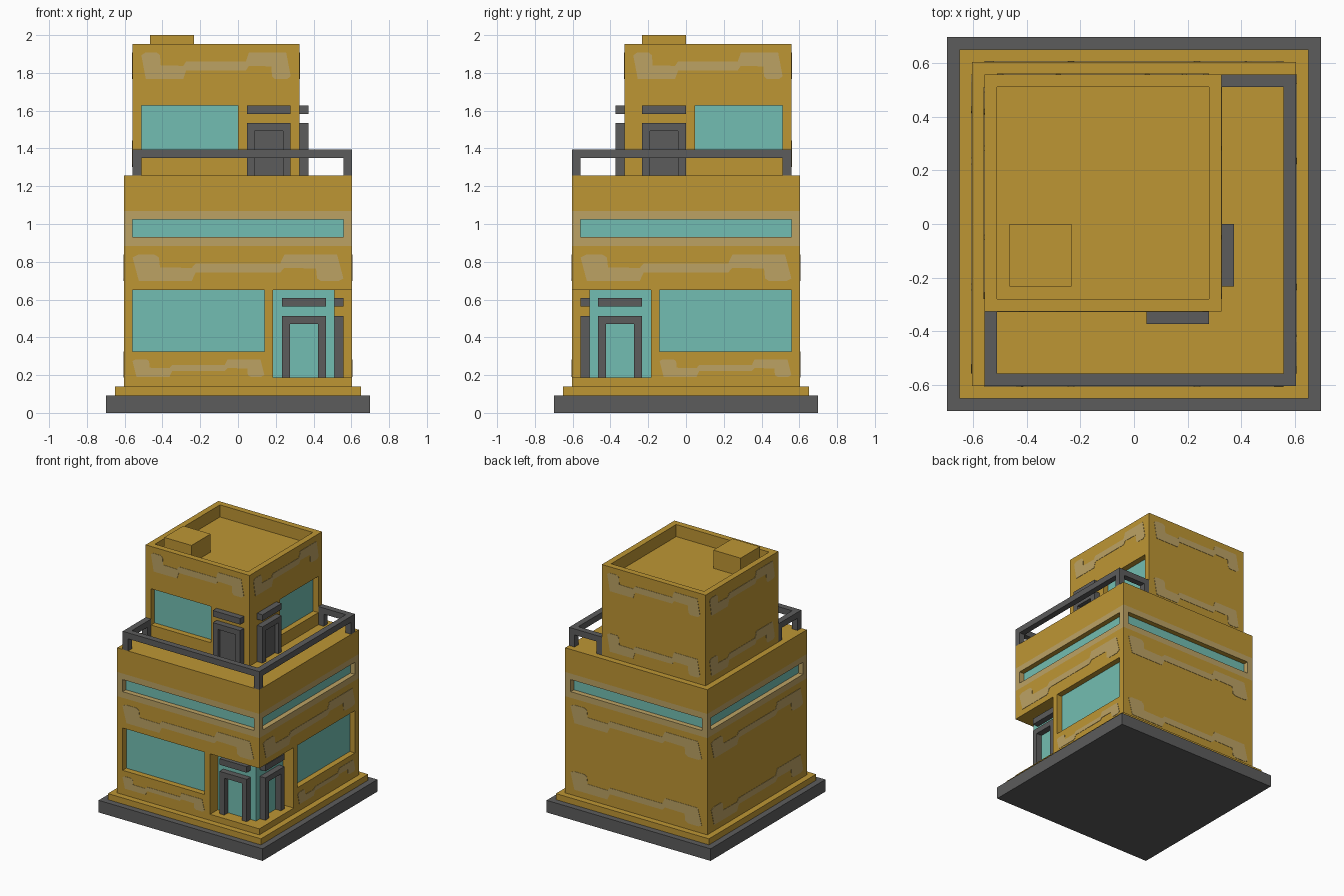
import bpy, bmesh
from mathutils import Vector

old = bpy.data.objects.get("Cube")
if old:
    bpy.data.objects.remove(old, do_unlink=True)

U = 2 / 43                              # building module
FRONT, RIGHT, BACK, LEFT = range(4)


def material(name, rgb):
    m = bpy.data.materials.new(name)
    m.use_nodes = True
    m.diffuse_color = (*rgb, 1)
    bsdf = m.node_tree.nodes["Principled BSDF"]
    bsdf.inputs["Base Color"].default_value = (*rgb, 1)
    bsdf.inputs["Roughness"].default_value = 0.8
    return m


OCHRE = material("ochre plaster", (0.515, 0.305, 0.034))
CREAM = material("faded plaster", (0.503, 0.361, 0.127))
TEAL = material("teal glass", (0.171, 0.515, 0.445))
GREY = material("dark grey metal", (0.107, 0.107, 0.107))


def place(side, a, d, z):
    """a runs to the viewer's right along a side, d points outward."""
    x, y = [(a, -d), (d, a), (-a, d), (-d, -a)][side]
    return Vector((x, y, z)) * U


def rect(a0, a1, z0, z1):
    return [(a0, z0), (a1, z0), (a1, z1), (a0, z1)]


def add_prism(bm, side, pts, d0, d1):
    """Extrude an outline drawn on one side of the building."""
    inner = [bm.verts.new(place(side, a, d0, z)) for a, z in pts]
    outer = [bm.verts.new(place(side, a, d1, z)) for a, z in pts]
    bm.faces.new(inner)
    bm.faces.new(outer)
    for i in range(len(pts)):
        j = (i + 1) % len(pts)
        bm.faces.new((inner[i], inner[j], outer[j], outer[i]))


def build(name, prisms, *mats):
    bm = bmesh.new()
    for p in prisms:
        add_prism(bm, *p)
    bmesh.ops.recalc_face_normals(bm, faces=bm.faces)
    me = bpy.data.meshes.new(name)
    bm.to_mesh(me)
    bm.free()
    for m in mats:
        me.materials.append(m)
    ob = bpy.data.objects.new(name, me)
    bpy.context.collection.objects.link(ob)
    return ob


def box(x0, x1, y0, y1, z0, z1):
    return (FRONT, rect(x0, x1, z0, z1), -y1, -y0)


def carve(ob, prisms):
    """Cut recesses out of a solid and bake the result."""
    cutter = build("cutter", prisms)
    cutter.hide_render = True
    mod = ob.modifiers.new("carve", 'BOOLEAN')
    mod.operation = 'DIFFERENCE'
    mod.solver = 'EXACT'
    mod.object = cutter
    dg = bpy.context.evaluated_depsgraph_get()
    me = bpy.data.meshes.new_from_object(ob.evaluated_get(dg))
    ob.modifiers.clear()
    ob.data = me
    bpy.data.objects.remove(cutter, do_unlink=True)


# Base and plinth
build("base_slab", [box(-15, 15, -15, 15, 0, 2)], GREY)
build("plinth", [box(-14, 14, -14, 14, 2, 3)], OCHRE)

# Lower storey: faded band, strip windows, big windows and corner entrance
body = build("lower_storey", [box(-13, 13, -13, 13, 3, 27)], OCHRE, CREAM)
bm = bmesh.new()
bm.from_mesh(body.data)
for z in (19, 23):
    bmesh.ops.bisect_plane(bm, geom=bm.verts[:] + bm.edges[:] + bm.faces[:],
                           plane_co=(0, 0, z * U), plane_no=(0, 0, 1))
bm.to_mesh(body.data)
bm.free()
strip = rect(-12, 12, 20, 22)
low_windows = [(FRONT, rect(-12, 3, 7, 14)), (RIGHT, rect(-3, 12, 7, 14))]
carve(body, [(s, strip, 12.1, 14) for s in range(4)]
      + [(s, r, 12, 14) for s, r in low_windows]
      + [box(4, 14, -14, -4, 4, 14)])
for f in body.data.polygons:
    in_band = 19 * U < f.center.z < 23 * U
    f.material_index = int(in_band and f.normal.z > -0.5)

# Upper storey with sunken roof
tower = build("upper_storey", [box(-12, 7, -7, 12, 27, 42)], OCHRE)
top_windows = [(FRONT, rect(-11, 0, 29, 35)), (RIGHT, rect(1, 11, 29, 35))]
carve(tower, [(s, r, 6, 8) for s, r in top_windows]
      + [box(-11, 6, -6, 11, 40, 44)])
build("roof_hatch", [box(-10, -5, -5, 0, 40, 43)], OCHRE)

# Glazing
build("strip_window_glass", [(s, strip, 12.08, 12.15) for s in range(4)], TEAL)
build("lower_window_glass", [(s, r, 11.95, 12.05) for s, r in low_windows], TEAL)
build("upper_window_glass", [(s, r, 5.95, 6.05) for s, r in top_windows], TEAL)
build("entrance_glass", [box(3.95, 11, -11, -3.95, 3.95, 14.05)], TEAL)


# Door frames with canopies
def door(name, side, a, wall, z, height, canopy_z):
    w, t = 5, 0.9
    top = z + height
    frame = [(a, z), (a + t, z), (a + t, top - t), (a + w - t, top - t),
             (a + w - t, z), (a + w, z), (a + w, top), (a, top)]
    build(name + "_frame", [(side, frame, wall, wall + 1)], GREY)
    build(name + "_canopy",
          [(side, rect(a, a + w, canopy_z, canopy_z + 1), wall, wall + 1)], GREY)


door("front_entrance", FRONT, 5, 11, 4, 7, 12.1)
door("side_entrance", RIGHT, -10, 11, 4, 7, 12.1)
door("front_terrace_door", FRONT, 1, 7, 27, 6, 34)
door("side_terrace_door", RIGHT, -5, 7, 27, 6, 34)
build("terrace_door_panels",
      [(s, rect(a + 0.9, a + 4.1, 27, 32.1), 7, 7.4)
       for s, a in ((FRONT, 1), (RIGHT, -5))], GREY)

# Terrace railing
posts = [(-12, -13), (12, -13), (12, 11), (-12, -8), (7, 11)]
build("terrace_railing",
      [box(-12, 13, -13, -12, 29, 30), box(12, 13, -12, 12, 29, 30),
       box(-12, -11, -12, -7, 29, 30), box(7, 12, 11, 12, 29, 30)]
      + [box(x, x + 1, y, y + 1, 27, 29) for x, y in posts], GREY)

# Faded patches: a stepped, point-symmetric outline stretched to each wall
HALF = [(0, 0.9), (0.025, 1), (0.105, 1), (0.125, 0.9), (0.13, 0.52),
        (0.28, 0.5), (0.30, 0.67), (0.70, 0.67), (0.72, 1), (0.97, 1)]
OUTLINE = HALF + [(1 - u, 1 - v) for u, v in HALF]


def patch(side, a0, a1, z0, z1, wall):
    pts = [(a0 + u * (a1 - a0), z0 + v * (z1 - z0)) for u, v in OUTLINE]
    return (side, pts, wall - 0.02, wall + 0.05)


patches = [patch(s, -12, 12, 15, 18, 13) for s in range(4)]
patches += [patch(FRONT, -12, 3, 4.1, 6.1, 13), patch(RIGHT, -3, 12, 4.1, 6.1, 13)]
patches += [patch(s, -12, 12, 4, 7, 13) for s in (BACK, LEFT)]
for s, a, wall in ((FRONT, -11, 7), (RIGHT, -6, 7), (BACK, -6, 12), (LEFT, -11, 12)):
    patches.append(patch(s, a, a + 17, 38, 41, wall))
    if s in (BACK, LEFT):
        patches.append(patch(s, a, a + 17, 28, 31, wall))
build("faded_patches", patches, CREAM)
